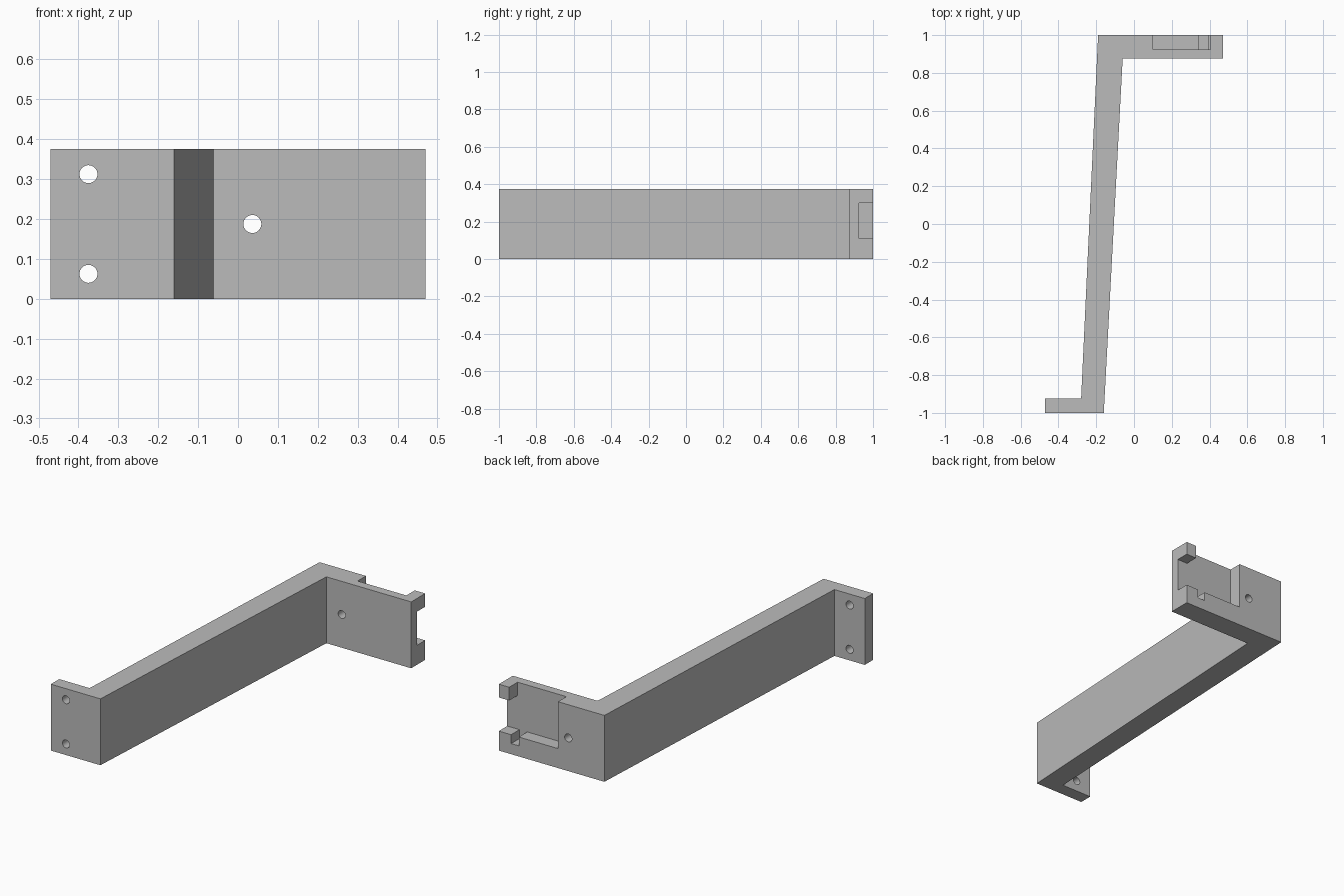
import bpy
import bmesh
from math import radians
from mathutils import Matrix, Vector

HEIGHT = 0.375

cube = bpy.data.objects.get("Cube")
if cube:
    bpy.data.objects.remove(cube, do_unlink=True)

grey = bpy.data.materials.new("plain grey")
grey.use_nodes = True
colour = (0.5, 0.5, 0.5, 1)
grey.diffuse_color = colour
grey.node_tree.nodes["Principled BSDF"].inputs["Base Color"].default_value = colour


def to_object(name, bm):
    bmesh.ops.recalc_face_normals(bm, faces=bm.faces)
    mesh = bpy.data.meshes.new(name)
    bm.to_mesh(mesh)
    bm.free()
    mesh.materials.append(grey)
    obj = bpy.data.objects.new(name, mesh)
    bpy.context.collection.objects.link(obj)
    return obj


def prism(name, points, direction):
    """Extrude a closed outline along a direction."""
    bm = bmesh.new()
    face = bm.faces.new([bm.verts.new(p) for p in points])
    grown = bmesh.ops.extrude_face_region(bm, geom=[face])["geom"]
    verts = [g for g in grown if isinstance(g, bmesh.types.BMVert)]
    bmesh.ops.translate(bm, verts=verts, vec=Vector(direction))
    return to_object(name, bm)


def drill(name, x, y, z):
    """Round cutter running front to back."""
    bm = bmesh.new()
    place = Matrix.Translation((x, y, z)) @ Matrix.Rotation(radians(90), 4, "X")
    bmesh.ops.create_cone(bm, cap_ends=True, segments=32, radius1=0.0225,
                          radius2=0.0225, depth=0.3, matrix=place)
    return to_object(name, bm)


# Bracket: small foot flange, slanted arm and thick end plate
outline = [(-0.47, -1), (-0.16, -1), (-0.06, 0.875), (0.47, 0.875),
           (0.47, 1), (-0.19, 1), (-0.28, -0.925), (-0.47, -0.925)]
bracket = prism("bracket", [(x, y, 0) for x, y in outline], (0, 0, HEIGHT))

# Pocket in the back of the end plate, open at the top and outer end, with a slot in its floor
pocket = [(0.10, 0.11), (0.345, 0.11), (0.345, 0.06), (0.393, 0.06),
          (0.393, 0.11), (0.6, 0.11), (0.6, 0.30), (0.405, 0.30),
          (0.405, 0.5), (0.10, 0.5)]
cutters = [prism("pocket_cutter", [(x, 0.925, z) for x, z in pocket], (0, 0.2, 0))]

# Screw holes
cutters.append(drill("plate_hole_cutter", 0.036, 0.94, HEIGHT / 2))
for side in (-1, 1):
    cutters.append(drill("foot_hole_cutter", -0.375, -0.96, HEIGHT / 2 + side * 0.125))

bpy.ops.object.select_all(action="DESELECT")
bpy.context.view_layer.objects.active = bracket
bracket.select_set(True)
for cutter in cutters:
    cutter.hide_render = True
    mod = bracket.modifiers.new("cut", "BOOLEAN")
    mod.operation = "DIFFERENCE"
    mod.solver = "EXACT"
    mod.object = cutter
    bpy.ops.object.modifier_apply(modifier=mod.name)
    bpy.data.objects.remove(cutter, do_unlink=True)

bpy.ops.object.shade_smooth_by_angle(angle=radians(30))
